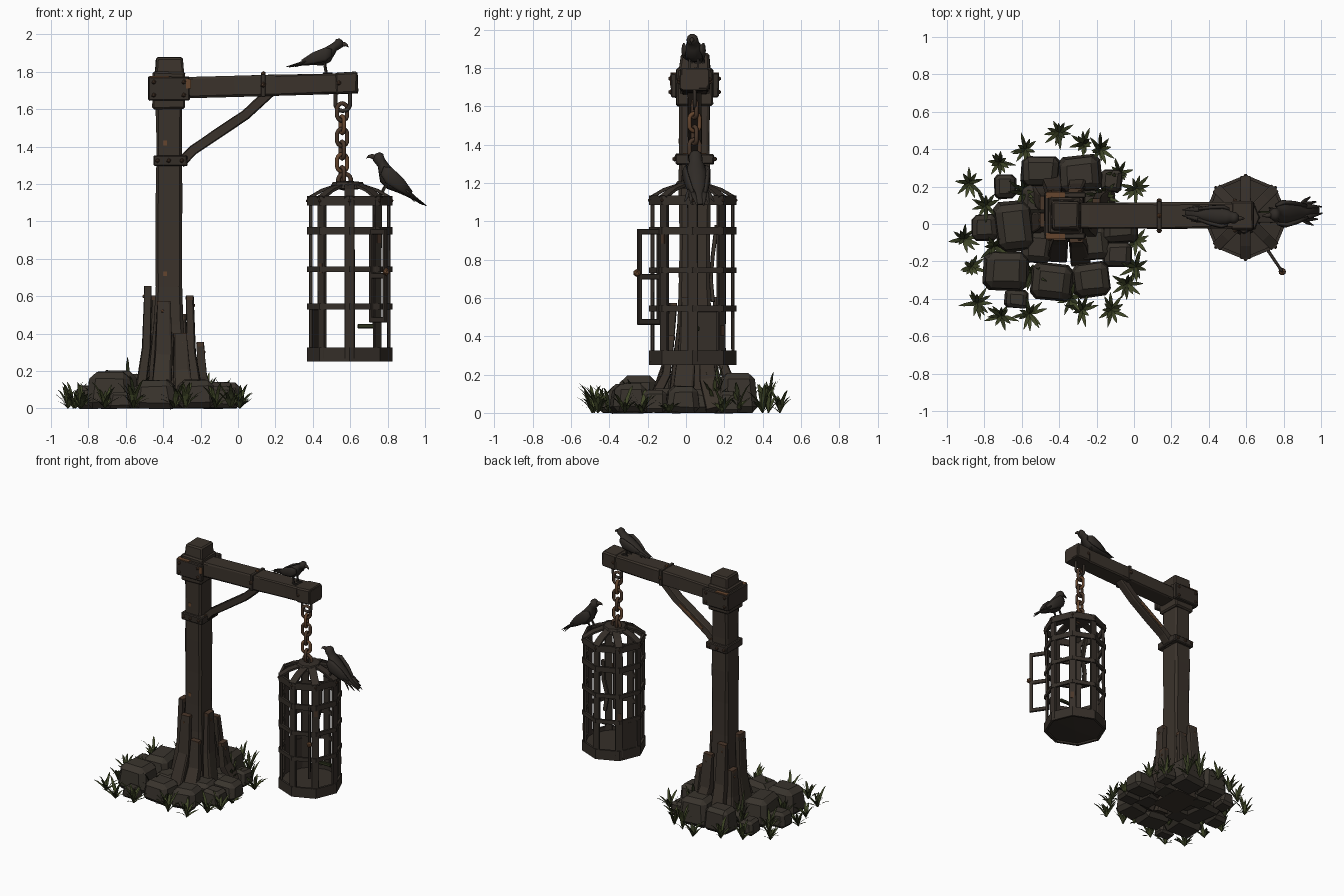
import bpy, bmesh, math, random
from mathutils import Vector, Matrix

random.seed(4)
if "Cube" in bpy.data.objects:
    bpy.data.objects.remove(bpy.data.objects["Cube"])


def material(name, r, g, b):
    m = bpy.data.materials.new(name)
    m.use_nodes = True
    m.diffuse_color = (r, g, b, 1)
    bsdf = m.node_tree.nodes["Principled BSDF"]
    bsdf.inputs["Base Color"].default_value = (r, g, b, 1)
    bsdf.inputs["Roughness"].default_value = 0.9
    return m


WOOD = material("weathered wood", .042, .032, .024)
STONE = material("dark stone", .041, .034, .026)
IRON = material("old iron", .036, .028, .022)
RUST = material("rust", .13, .06, .027)
BROWN = material("rusty iron", .068, .038, .023)
GRASS = material("olive grass", .05, .062, .02)
DARK = material("dark grass", .028, .034, .013)
CROW = material("dark feathers", .029, .024, .02)


def finish(name, bm, *mats, smooth=False):
    bmesh.ops.recalc_face_normals(bm, faces=bm.faces)
    me = bpy.data.meshes.new(name)
    bm.to_mesh(me)
    bm.free()
    for m in mats:
        me.materials.append(m)
    ob = bpy.data.objects.new(name, me)
    bpy.context.collection.objects.link(ob)
    if smooth:
        for p in me.polygons:
            p.use_smooth = True


def bridge(bm, rings, closed=False):
    n = len(rings[0])
    pairs = zip(rings, rings[1:] + rings[:1]) if closed else zip(rings, rings[1:])
    for a, b in pairs:
        for i in range(n):
            bm.faces.new((a[i], a[(i + 1) % n], b[(i + 1) % n], b[i]))
    if not closed:
        bm.faces.new(rings[0])
        bm.faces.new(rings[-1])


def sweep(name, pts, sizes, mat, ref=(0, 1, 0), jitter=0.0, chamfer=.8):
    """Chamfered rectangular timber along a path; sizes are half widths (side, ref)."""
    bm = bmesh.new()
    pts = [Vector(p) for p in pts]
    rings = []
    for i, p in enumerate(pts):
        t = (pts[min(i + 1, len(pts) - 1)] - pts[max(i - 1, 0)]).normalized()
        u = t.cross(Vector(ref)).normalized()
        v = u.cross(t)
        w, d = sizes[i] if isinstance(sizes, list) else sizes
        c = chamfer
        sec = [(1, c), (c, 1), (-c, 1), (-1, c), (-1, -c), (-c, -1), (c, -1), (1, -c)]
        rings.append([bm.verts.new(p + u * w * (a + random.uniform(-jitter, jitter))
                                   + v * d * (b + random.uniform(-jitter, jitter))) for a, b in sec])
    bridge(bm, rings)
    finish(name, bm, mat)


def box(name, centre, size, mat, bevel=.008, taper=1.0, jitter=0.0, yaw=0.0, tilt=0.0):
    bm = bmesh.new()
    bmesh.ops.create_cube(bm, size=1)
    for v in bm.verts:
        k = taper if v.co.z > 0 else 1
        v.co = Vector((v.co.x * size[0] * k, v.co.y * size[1] * k, v.co.z * size[2]))
        v.co += Vector([random.uniform(-jitter, jitter) for _ in range(3)])
    if bevel:
        bmesh.ops.bevel(bm, geom=bm.edges[:], offset=bevel, segments=1, affect='EDGES')
    m = Matrix.Translation(centre) @ Matrix.Rotation(yaw, 4, 'Z') @ Matrix.Rotation(tilt, 4, 'Y')
    bmesh.ops.transform(bm, matrix=m, verts=bm.verts)
    finish(name, bm, mat)


def nail(p, r=.014, mat=RUST):
    bm = bmesh.new()
    bmesh.ops.create_icosphere(bm, subdivisions=1, radius=r)
    bmesh.ops.translate(bm, vec=p, verts=bm.verts)
    finish("nail", bm, mat)


def lathe(name, profile, n, centre, mat):
    bm = bmesh.new()
    rings = []
    for k in range(n):
        a = math.tau * k / n
        rings.append([bm.verts.new((centre[0] + r * math.cos(a), centre[1] + r * math.sin(a), z))
                      for r, z in profile])
    bridge(bm, rings, closed=True)
    finish(name, bm, mat)


# Post with a flared foot and a tapered head
PX, PY = -.37, .045
levels = [(0, .12), (.2, .105), (.45, .078), (.65, .071), (.9, .069), (1.15, .071), (1.4, .068), (1.65, .07)]
sweep("post", [(PX, PY, z) for z, h in levels], [(h, h * 1.15) for z, h in levels], WOOD, jitter=.05)
box("post_head", (PX, PY, 1.70), (.17, .19, .2), WOOD, .01, 1, .004)
box("post_cap", (PX + .005, PY, 1.82), (.16, .165, .11), WOOD, .01, .88, .004)

# Beam, its end block and iron bands
sweep("beam", [(-.46 + .22 * i, PY, 1.71 + .006 * i) for i in range(6)], (.055, .07), WOOD, jitter=.05, chamfer=.85)
box("beam_end", (.58, PY, 1.74), (.12, .155, .115), WOOD, .01, 1, .003, 0, -.03)
for y in (-.065, .155):
    box("head_plate", (PX, y, 1.71), (.22, .03, .125), IRON, .006, 1, .003)
    box("rust_edge", (PX - .05, y, 1.773), (.1, .032, .006), RUST, 0)
    for x in (-.45, -.29):
        for z in (1.675, 1.745):
            nail((x, y + math.copysign(.016, y), z), .013, BROWN)
box("head_side_plate", (-.468, PY, 1.71), (.025, .22, .13), IRON, .006, 1, .003)
box("rust_patch_head", (-.265, -.08, 1.735), (.025, .006, .05), RUST, 0)
for z in (.72, 1.42):
    box("rust_patch_post", (PX - .02, PY - .08, z), (.022, .006, .026), RUST, 0)
box("beam_band", (.135, PY, 1.727), (.025, .155, .122), IRON, .003)
for y in (-.034, .124):
    nail((.135, y, 1.73), .016, BROWN)
    nail((.54, y, 1.74), .013, BROWN)
nail((.135, PY, 1.79), .014, RUST)

# Curved brace and its collar
sweep("brace", [(-.31, PY, 1.31), (-.24, PY, 1.38), (-.11, PY, 1.47), (.04, PY, 1.57), (.17, PY, 1.69)],
      (.027, .035), WOOD, jitter=.06)
sweep("brace_rust", [(-.2, PY + .036, 1.41), (-.11, PY + .036, 1.472), (.0, PY + .036, 1.545)], (.009, .003), RUST)
box("brace_collar", (PX + .008, PY, 1.325), (.18, .2, .055), IRON, .006, 1, .003)
box("collar_rust", (-.279, PY, 1.35), (.006, .12, .012), RUST, 0)
for x in (-.43, -.37, -.3):
    for y in (-.06, .15):
        nail((x, y, 1.325), .013, BROWN)

# Support planks leaning against the foot: offset direction and height
planks = [(-1, -.2, .65), (-.25, -1, .57), (1, -.3, .6), (1.5, .5, .35), (.55, -1.1, .4),
          (-.5, 1, .6), (.5, 1.1, .5), (-1, .6, .4)]
for dx, dy, h in planks:
    foot = Vector((PX + dx * .16, PY + dy * .22, .02))
    mid = Vector((PX + dx * .12, PY + dy * .135, h * .5))
    top = Vector((PX + dx * .112, PY + dy * .112, h))
    ref = (0, 1, 0) if abs(dx) > abs(dy) else (1, 0, 0)
    sweep("support_plank", [foot, mid, top], [(.03, .055), (.024, .045), (.02, .035)], WOOD, ref, .12)
    sweep("plank_rust", [top - Vector((0, 0, .02)), top + Vector((0, 0, .004))], (.0205, .036), BROWN, ref)
    nail(top + Vector((dx, dy, 0)).normalized() * .018 - Vector((0, 0, .05)), .013)

# Rocks: x, y, width, depth, height
rocks = [(-.64, -.01, .2, .26, .2), (-.8, -.02, .14, .14, .12), (-.68, -.25, .24, .21, .2),
         (-.63, -.4, .12, .1, .09), (-.44, -.31, .22, .19, .15), (-.23, -.3, .19, .18, .15),
         (-.09, -.165, .15, .13, .12), (-.075, -.015, .19, .17, .14), (-.29, .265, .22, .19, .21),
         (-.5, .28, .2, .16, .18), (-.69, .2, .12, .13, .11), (-.12, .23, .11, .12, .11),
         (-.52, -.12, .17, .17, .12), (-.22, -.1, .17, .18, .13), (-.23, .1, .18, .18, .12), (-.52, .12, .17, .17, .12)]
for x, y, w, d, h in rocks:
    box("rock", (x, y, h / 2), (w * 1.06, d * 1.06, h), STONE, min(w, d) * .17, .84, .007, random.uniform(-.12, .12))

# Grass tufts: x, y, height
tufts = [(-.88, .22, .16), (-.72, .33, .14), (-.58, .4, .18), (-.4, .49, .13), (-.27, .43, .22), (-.18, .4, .16),
         (.01, .19, .14), (-.08, .27, .2), (-.91, -.08, .12), (-.87, -.23, .12), (-.84, -.42, .14),
         (-.71, -.49, .15), (-.56, -.48, .16), (-.28, -.46, .15), (-.12, -.46, .15), (.01, -.23, .14),
         (-.04, -.32, .15), (.01, -.09, .12), (-.59, .17, .3), (-.17, .15, .28), (-.75, -.12, .2), (-.34, -.4, .15),
         (-.55, -.26, .18), (-.79, .1, .17)]
bm = bmesh.new()
for x, y, height in tufts:
    for j in range(12):
        b = math.tau * j / 12 + random.uniform(-.3, .3)
        out, side = Vector((math.cos(b), math.sin(b), 0)), Vector((-math.sin(b), math.cos(b), 0))
        reach, h = random.uniform(.04, .1), height * random.uniform(.3, 1)
        prev, mat = None, random.choice((0, 0, 1))
        for t, w in ((0, .004), (.4, .011), (.75, .008), (1, .001)):
            p = Vector((x, y, 0)) + out * reach * t ** 1.2 + Vector((0, 0, h * (1.6 * t - .6 * t * t)))
            row = [bm.verts.new(p - side * w), bm.verts.new(p + side * w)]
            if prev:
                bm.faces.new((prev[0], prev[1], row[1], row[0])).material_index = mat
            prev = row
finish("grass", bm, GRASS, DARK)


# Chain hanging from a staple
def link(name, p, r, thick, stretch, yaw, mat):
    bm = bmesh.new()
    rings = []
    for i in range(14):
        a = math.tau * (i + .5) / 14
        c = Vector((math.cos(a), 0, math.sin(a)))
        off = Vector((0, 0, math.copysign(stretch, c.z)))
        rings.append([bm.verts.new(c * (r + thick * math.cos(q)) + off + Vector((0, thick * math.sin(q), 0)))
                      for q in [math.tau * s / 6 for s in range(6)]])
    bridge(bm, rings, closed=True)
    bmesh.ops.transform(bm, matrix=Matrix.Translation(p) @ Matrix.Rotation(yaw, 4, 'Z'), verts=bm.verts)
    finish(name, bm, mat, smooth=True)


link("staple", (.56, PY, 1.66), .04, .011, .03, 0, IRON)
for i in range(6):
    link("chain_link", (.557, PY, 1.585 - .068 * i), .029, .0115, .017,
         .35 + (i % 2) * math.pi / 2, RUST if i in (1, 4) else BROWN)

# Cage: bands, floor, bars and open roof
CX, CY, R = .597, .035, .228
for z0, z1 in ((.25, .325), (.53, .56), (.73, .76), (.93, .97), (1.085, 1.135)):
    lathe("cage_band", [(R, z0), (R, z1), (R - .018, z1), (R - .018, z0)], 8, (CX, CY), IRON)
lathe("cage_floor", [(R - .004, .265), (R - .004, .295), (.001, .295), (.001, .25)], 8, (CX, CY), IRON)
lathe("roof_hub", [(.1, 1.175), (.08, 1.21), (.03, 1.215), (.03, 1.17)], 8, (CX - .01, CY), IRON)
link("cage_ring", (.57, PY, 1.215), .034, .012, .005, 0, BROWN)
for k in range(8):
    a = math.tau * k / 8
    c, s = math.cos(a), math.sin(a)
    box("cage_bar", (CX + c * (R - .019), CY + s * (R - .019), .69), (.018, .054, .85), IRON, .003, 1, .002, a)
    sweep("roof_spoke", [(CX + c * r, CY + s * r, z) for r, z in ((R - .01, 1.125), (.15, 1.165), (.06, 1.195))],
          (.009, .027), IRON, (-s, c, 0))
    if k % 2:
        box("bar_rust", (CX + c * (R - .008), CY + s * (R - .008), .35 + .08 * k), (.006, .025, .05), BROWN, 0, 1, 0, a)
    nail((CX + c * (R - .003), CY + s * (R - .003), 1.11), .01, BROWN)
a = math.radians(157)
box("cage_wall_plate", (CX + .2 * math.cos(a), CY + .2 * math.sin(a), .42), (.012, .15, .22), IRON, .003, 1, 0, a)
sweep("hanging_strip", [(.6, .16, .98), (.61, .14, .82), (.585, .13, .7), (.6, .14, .58)], (.014, .01), WOOD, jitter=.1)
box("cage_debris", (.7, .06, .44), (.12, .02, .025), DARK, .004)

# Open door standing out from the cage
a = math.radians(-56)
door = Vector((math.cos(a), math.sin(a), 0))
hinge = Vector((CX, CY, .71)) + door * .2
for d in (.01, .135):
    box("door_stile", hinge + door * d, (.026, .018, .5), IRON, .003, 1, 0, a)
for z in (-.235, 0, .235):
    box("door_rail", hinge + door * .07 + Vector((0, 0, z)), (.14, .016, .03), IRON, .003, 1, 0, a)
nail(hinge + door * .15 + Vector((0, 0, .02)), .022)


# Perched birds: rings of forward, side, up, half width, half height
def bird(name, place, fan):
    def part(label, rings, mat):
        bm = bmesh.new()
        loops = []
        for x, y, z, w, h in rings:
            loops.append([bm.verts.new((x, y + w * math.cos(q), z + h * math.sin(q)))
                          for q in [math.tau * i / 10 for i in range(10)]])
        bridge(bm, loops)
        bmesh.ops.transform(bm, matrix=place, verts=bm.verts)
        finish(name + label, bm, mat, smooth=True)

    part("_body", [(-.2, 0, .038, .016, .005), (-.13, 0, .054, .022, .012), (-.08, 0, .072, .038, .028),
                   (-.02, 0, .088, .052, .046), (.02, 0, .108, .046, .048), (.043, 0, .135, .031, .036),
                   (.055, 0, .154, .031, .033), (.072, 0, .16, .03, .029), (.088, 0, .158, .016, .017)], CROW)
    part("_beak", [(.08, 0, .157, .014, .014), (.102, 0, .157, .01, .011), (.116, 0, .149, .005, .007),
                   (.12, 0, .138, .001, .002)], IRON)
    for s in (1, -1):
        part("_wing", [(.035, s * .042, .112, .008, .02), (.0, s * .052, .102, .012, .04),
                       (-.07, s * .042, .082, .011, .032), (-.13, s * .028, .06, .008, .015)], CROW)
        for i in range(3):
            tip = s * (.015 + fan * i)
            part("_feather", [(-.09, s * .03, .075, .01, .007), (-.15 + .012 * i, (tip + s * .03) / 2, .055, .011, .004),
                              (-.215 + .025 * i, tip, .036, .003, .002)], CROW)
        legs = [place @ Vector(p) for p in ((-.01, s * .022, .06), (0, s * .022, .0))]
        sweep(name + "_leg", legs, (.006, .006), CROW)
        for spread in (-.012, 0, .012):
            toe = [place @ Vector(p) for p in ((-.015, s * .022, .003), (.03, s * .022 + spread, .003))]
            sweep(name + "_toe", toe, (.004, .004), CROW)


bird("beam_bird", Matrix.Translation((.472, .04, 1.79)) @ Matrix.Rotation(-.1, 4, 'Z'), .012)
bird("cage_bird", Matrix.Translation((.757, .05, 1.135)) @ Matrix.Rotation(math.pi + .1, 4, 'Z')
     @ Matrix.Rotation(-.37, 4, 'Y') @ Matrix.Scale(1.17, 4), .025)
